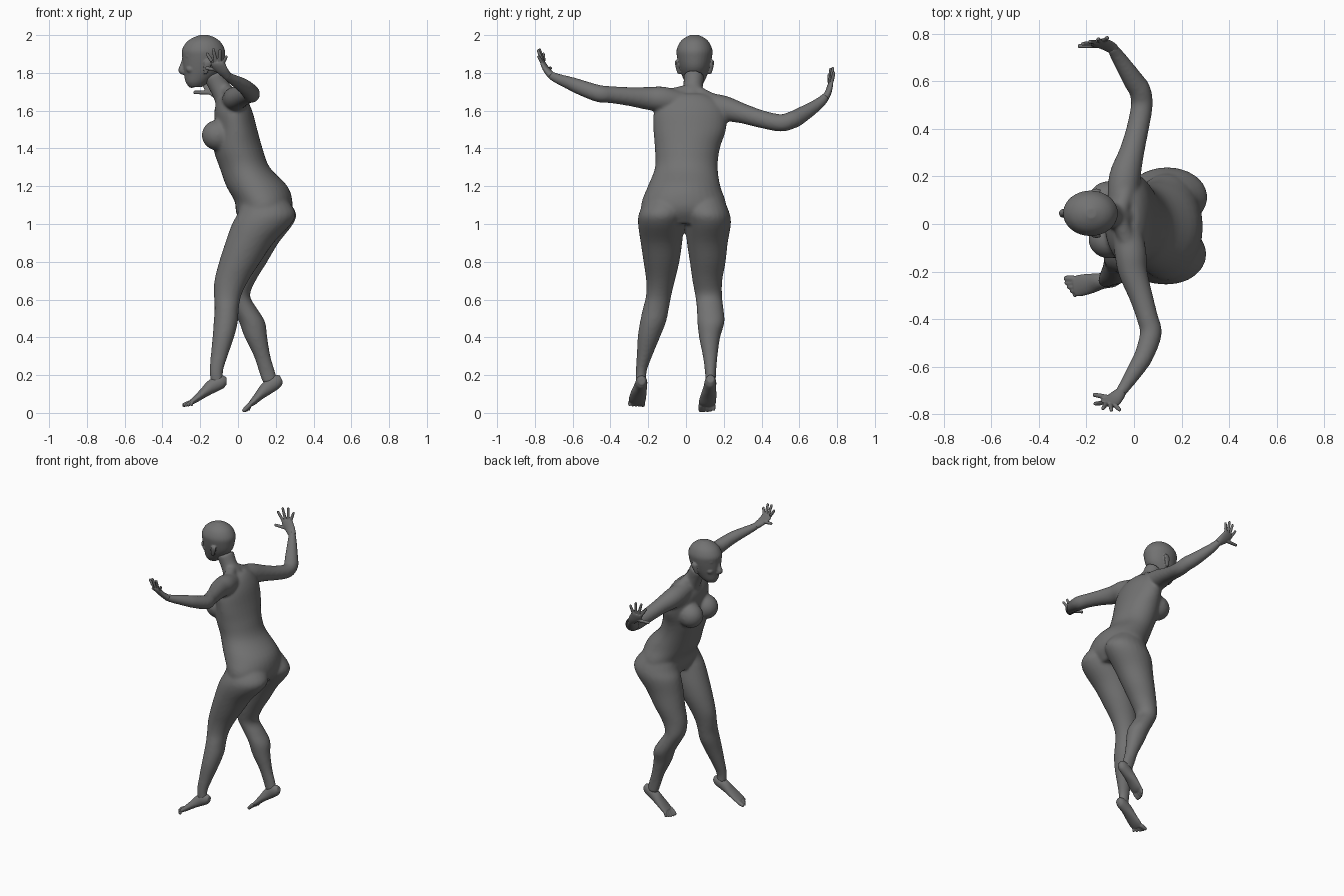
import bpy, bmesh, math
from mathutils import Vector, Matrix

if "Cube" in bpy.data.objects:
    bpy.data.objects.remove(bpy.data.objects["Cube"], do_unlink=True)

grey = bpy.data.materials.new("dark grey")
grey.use_nodes = True
grey.diffuse_color = (0.17, 0.17, 0.17, 1)
grey.node_tree.nodes["Principled BSDF"].inputs["Base Color"].default_value = (0.17, 0.17, 0.17, 1)


def loft(bm, rings, side=None, n=24, steps=4):
    """Smooth tube through rings (x, y, z, half width, half depth).
    Without a side vector the rings stay horizontal; with one they follow the path."""
    r = [Vector(q) for q in rings]
    pts = []
    for i in range(len(r) - 1):
        p0, p1, p2, p3 = r[max(i - 1, 0)], r[i], r[i + 1], r[min(i + 2, len(r) - 1)]
        for k in range(steps):
            t = k / steps
            pts.append(p1 + (p2 - p0) * (0.5 * t)
                       + (p0 * 2 - p1 * 5 + p2 * 4 - p3) * (0.5 * t * t)
                       + (p1 * 3 - p0 - p2 * 3 + p3) * (0.5 * t ** 3))
    pts.append(r[-1])
    loops = []
    for i, p in enumerate(pts):
        u, v = Vector((1, 0, 0)), Vector((0, 1, 0))
        if side:
            a, b = pts[max(i - 1, 0)], pts[min(i + 1, len(pts) - 1)]
            tangent = (Vector(b[:3]) - Vector(a[:3])).normalized()
            u = Vector(side)
            u = (u - tangent * u.dot(tangent)).normalized()
            v = tangent.cross(u)
        loops.append([bm.verts.new(Vector(p[:3])
                                   + u * (p[3] * math.cos(2 * math.pi * k / n))
                                   + v * (p[4] * math.sin(2 * math.pi * k / n))) for k in range(n)])
    for a, b in zip(loops, loops[1:]):
        for k in range(n):
            bm.faces.new((a[k], a[(k + 1) % n], b[(k + 1) % n], b[k]))
    bm.faces.new(loops[0][::-1])
    bm.faces.new(loops[-1])


def ball(bm, centre, radii):
    m = Matrix.Translation(centre) @ Matrix.Diagonal((*radii, 1))
    bmesh.ops.create_uvsphere(bm, u_segments=24, v_segments=16, radius=1, matrix=m)


def digit(bm, a, b, r):
    """Tapered finger or toe with a round tip."""
    a, b = Vector(a), Vector(b)
    loft(bm, [(*a, r, r), (*a.lerp(b, 0.5), r, r), (*b, r * 0.85, r * 0.85)], (0.3, 1, 0.2), 12, 2)
    ball(bm, b, (r * 0.85,) * 3)


def finish(name, bm, voxel, rounds):
    """Fuse the overlapping pieces into one smooth skin."""
    bmesh.ops.recalc_face_normals(bm, faces=bm.faces[:])
    me = bpy.data.meshes.new(name)
    bm.to_mesh(me)
    bm.free()
    me.materials.append(grey)
    me.polygons.foreach_set("use_smooth", [True] * len(me.polygons))
    ob = bpy.data.objects.new(name, me)
    bpy.context.scene.collection.objects.link(ob)
    mod = ob.modifiers.new("fuse", 'REMESH')
    mod.mode = 'VOXEL'
    mod.voxel_size = voxel
    mod.use_smooth_shade = True
    mod = ob.modifiers.new("soften", 'SMOOTH')
    mod.factor = 0.5
    mod.iterations = rounds


# Torso
body = bmesh.new()
loft(body, [(0.13, -0.01, 1.00, 0.11, 0.17), (0.135, -0.012, 1.06, 0.145, 0.22),
            (0.135, -0.012, 1.12, 0.153, 0.222), (0.10, -0.01, 1.20, 0.162, 0.192),
            (0.035, 0.002, 1.30, 0.133, 0.166), (0.0, 0.007, 1.40, 0.13, 0.172),
            (-0.01, 0.02, 1.50, 0.112, 0.192), (-0.025, 0.022, 1.60, 0.10, 0.19),
            (-0.03, 0.025, 1.66, 0.075, 0.14), (-0.035, 0.03, 1.69, 0.05, 0.08)], n=32)
for s in (-1, 1):
    ball(body, (-0.105, 0.018 + s * 0.083, 1.47), (0.087, 0.08, 0.082))
# Neck and the muscles sloping to the shoulders
loft(body, [(-0.03, 0.03, 1.58, 0.07, 0.07), (-0.06, 0.032, 1.66, 0.062, 0.064),
            (-0.095, 0.037, 1.72, 0.052, 0.054), (-0.13, 0.042, 1.79, 0.055, 0.058)], (0, 1, 0))
loft(body, [(-0.065, 0.03, 1.71, 0.035, 0.035), (-0.03, -0.07, 1.685, 0.036, 0.036),
            (-0.01, -0.16, 1.68, 0.04, 0.04)], (1, 0, 0))
loft(body, [(-0.065, 0.04, 1.71, 0.035, 0.035), (-0.04, 0.12, 1.66, 0.04, 0.04),
            (-0.035, 0.19, 1.635, 0.04, 0.04)], (1, 0, 0))

# Arms: raised one and lower one, as (x, y, z, radius)
arms = [
    [(-0.03, -0.02, 1.64, 0.06), (-0.015, -0.12, 1.66, 0.067), (-0.005, -0.20, 1.665, 0.061),
     (0.028, -0.30, 1.675, 0.05), (0.058, -0.40, 1.685, 0.045), (0.071, -0.46, 1.69, 0.046),
     (0.043, -0.55, 1.72, 0.041), (0.015, -0.60, 1.74, 0.037), (-0.037, -0.68, 1.77, 0.027),
     (-0.065, -0.72, 1.79, 0.022)],
    [(-0.05, 0.06, 1.64, 0.06), (-0.04, 0.19, 1.615, 0.067), (-0.01, 0.30, 1.585, 0.053),
     (0.015, 0.40, 1.555, 0.047), (0.033, 0.50, 1.535, 0.046), (0.025, 0.56, 1.55, 0.046),
     (0.0, 0.60, 1.57, 0.044), (-0.065, 0.70, 1.635, 0.031), (-0.095, 0.745, 1.68, 0.022)]]
for arm in arms:
    loft(body, [(*q, q[3]) for q in arm], (1, 0, 0))

# Legs: leading one and trailing one
loft(body, [(0.14, -0.11, 1.13, 0.12, 0.10), (0.152, -0.125, 1.06, 0.152, 0.123),
            (0.125, -0.132, 1.00, 0.157, 0.122), (0.06, -0.13, 0.90, 0.128, 0.11),
            (0.01, -0.13, 0.80, 0.11, 0.095), (-0.035, -0.135, 0.70, 0.09, 0.076),
            (-0.055, -0.145, 0.62, 0.072, 0.067), (-0.06, -0.16, 0.55, 0.064, 0.069),
            (-0.065, -0.175, 0.48, 0.064, 0.069), (-0.078, -0.197, 0.40, 0.057, 0.059),
            (-0.10, -0.22, 0.30, 0.045, 0.041), (-0.115, -0.237, 0.22, 0.036, 0.029),
            (-0.11, -0.237, 0.16, 0.034, 0.028)])
loft(body, [(0.14, 0.10, 1.13, 0.12, 0.10), (0.155, 0.11, 1.06, 0.152, 0.12),
            (0.135, 0.118, 1.00, 0.157, 0.12), (0.088, 0.113, 0.90, 0.127, 0.108),
            (0.05, 0.115, 0.80, 0.105, 0.095), (0.01, 0.113, 0.70, 0.084, 0.079),
            (-0.002, 0.12, 0.62, 0.066, 0.071), (0.035, 0.128, 0.55, 0.068, 0.071),
            (0.075, 0.132, 0.48, 0.069, 0.072), (0.095, 0.125, 0.40, 0.06, 0.056),
            (0.128, 0.128, 0.30, 0.044, 0.039), (0.153, 0.13, 0.22, 0.043, 0.03),
            (0.17, 0.13, 0.16, 0.04, 0.028)])
finish("body", body, 0.009, 8)

# Head with nose, brow, lips and ears
head = bmesh.new()
profile = [(1.725, -0.225, 0.034, 0.03), (1.75, -0.217, 0.06, 0.05), (1.79, -0.198, 0.086, 0.068),
           (1.83, -0.187, 0.104, 0.081), (1.88, -0.183, 0.112, 0.092), (1.92, -0.183, 0.114, 0.095),
           (1.96, -0.182, 0.093, 0.079), (1.985, -0.18, 0.061, 0.053), (2.001, -0.18, 0.02, 0.02)]
loft(head, [(x, 0.045, z, a, b) for z, x, a, b in profile], n=32)
loft(head, [(-0.285, 0.045, 1.875, 0.012, 0.01), (-0.293, 0.045, 1.845, 0.012, 0.012),
            (-0.300, 0.045, 1.812, 0.019, 0.016), (-0.285, 0.045, 1.798, 0.014, 0.01)], (0, 1, 0), 16)
ball(head, (-0.262, 0.045, 1.773), (0.022, 0.026, 0.014))
ball(head, (-0.245, 0.045, 1.737), (0.02, 0.024, 0.017))
for s in (-1, 1):
    ball(head, (-0.255, 0.045 + s * 0.036, 1.888), (0.027, 0.032, 0.012))
    ball(head, (-0.25, 0.045 + s * 0.042, 1.82), (0.025, 0.025, 0.022))
    loft(head, [(-0.172, 0.045 + s * 0.082, 1.795, 0.010, 0.008),
                (-0.165, 0.045 + s * 0.090, 1.825, 0.017, 0.009),
                (-0.158, 0.045 + s * 0.096, 1.855, 0.021, 0.008),
                (-0.158, 0.045 + s * 0.093, 1.870, 0.010, 0.006)], n=16)
finish("head", head, 0.005, 5)


# Hands: palm, then thumb and four fingers given by base and tip
def hand(name, palm, across, thumb, tips):
    bm = bmesh.new()
    loft(bm, palm, across, 20)
    knuckle, spread = Vector(palm[-1][:3]), Vector(across)
    for i, tip in enumerate(tips):
        digit(bm, knuckle - spread * (0.031 - 0.0205 * i), tip, 0.0095)
    digit(bm, palm[1][:3], thumb, 0.011)
    finish(name, bm, 0.0035, 3)


hand("raised_hand",
     [(-0.055, -0.708, 1.782, 0.024, 0.021), (-0.082, -0.735, 1.812, 0.033, 0.017),
      (-0.103, -0.752, 1.842, 0.039, 0.014), (-0.108, -0.758, 1.858, 0.038, 0.011)],
     (0.98, -0.15, -0.1), (-0.165, -0.718, 1.825),
     [(-0.163, -0.755, 1.90), (-0.130, -0.775, 1.922), (-0.095, -0.782, 1.918), (-0.062, -0.78, 1.885)])
hand("low_hand",
     [(-0.085, 0.735, 1.665, 0.024, 0.021), (-0.115, 0.752, 1.695, 0.033, 0.017),
      (-0.145, 0.762, 1.73, 0.039, 0.014), (-0.152, 0.766, 1.747, 0.038, 0.011)],
     (0.94, 0.2, 0.2), (-0.228, 0.748, 1.697),
     [(-0.215, 0.757, 1.79), (-0.185, 0.766, 1.82), (-0.15, 0.777, 1.825), (-0.112, 0.783, 1.80)])


# Feet: arched sole lofted from heel to ball, then five toes
def foot(name, rings, outward, tips):
    bm = bmesh.new()
    loft(bm, rings, (0, 1, 0), 20)
    base = Vector(rings[-1][:3])
    for i, tip in enumerate(tips):
        digit(bm, base + Vector((0, outward * (0.017 * i - 0.032), 0)), tip, 0.0135 if i == 0 else 0.010)
    finish(name, bm, 0.0045, 4)


foot("leading_foot",
     [(-0.060, -0.235, 0.168, 0.018, 0.02), (-0.085, -0.235, 0.165, 0.03, 0.035),
      (-0.135, -0.24, 0.142, 0.034, 0.037), (-0.18, -0.25, 0.107, 0.042, 0.026),
      (-0.225, -0.258, 0.072, 0.046, 0.018), (-0.25, -0.262, 0.055, 0.043, 0.013)], -1,
     [(-0.285, -0.228, 0.042), (-0.285, -0.248, 0.04), (-0.275, -0.266, 0.04),
      (-0.262, -0.283, 0.041), (-0.245, -0.298, 0.043)])
foot("trailing_foot",
     [(0.230, 0.13, 0.180, 0.018, 0.02), (0.205, 0.13, 0.167, 0.03, 0.037),
      (0.155, 0.126, 0.132, 0.034, 0.037), (0.115, 0.12, 0.094, 0.042, 0.026),
      (0.08, 0.113, 0.058, 0.046, 0.018), (0.062, 0.111, 0.043, 0.043, 0.013)], 1,
     [(0.033, 0.078, 0.014), (0.033, 0.096, 0.011), (0.038, 0.114, 0.012),
      (0.046, 0.131, 0.014), (0.056, 0.147, 0.018)])
